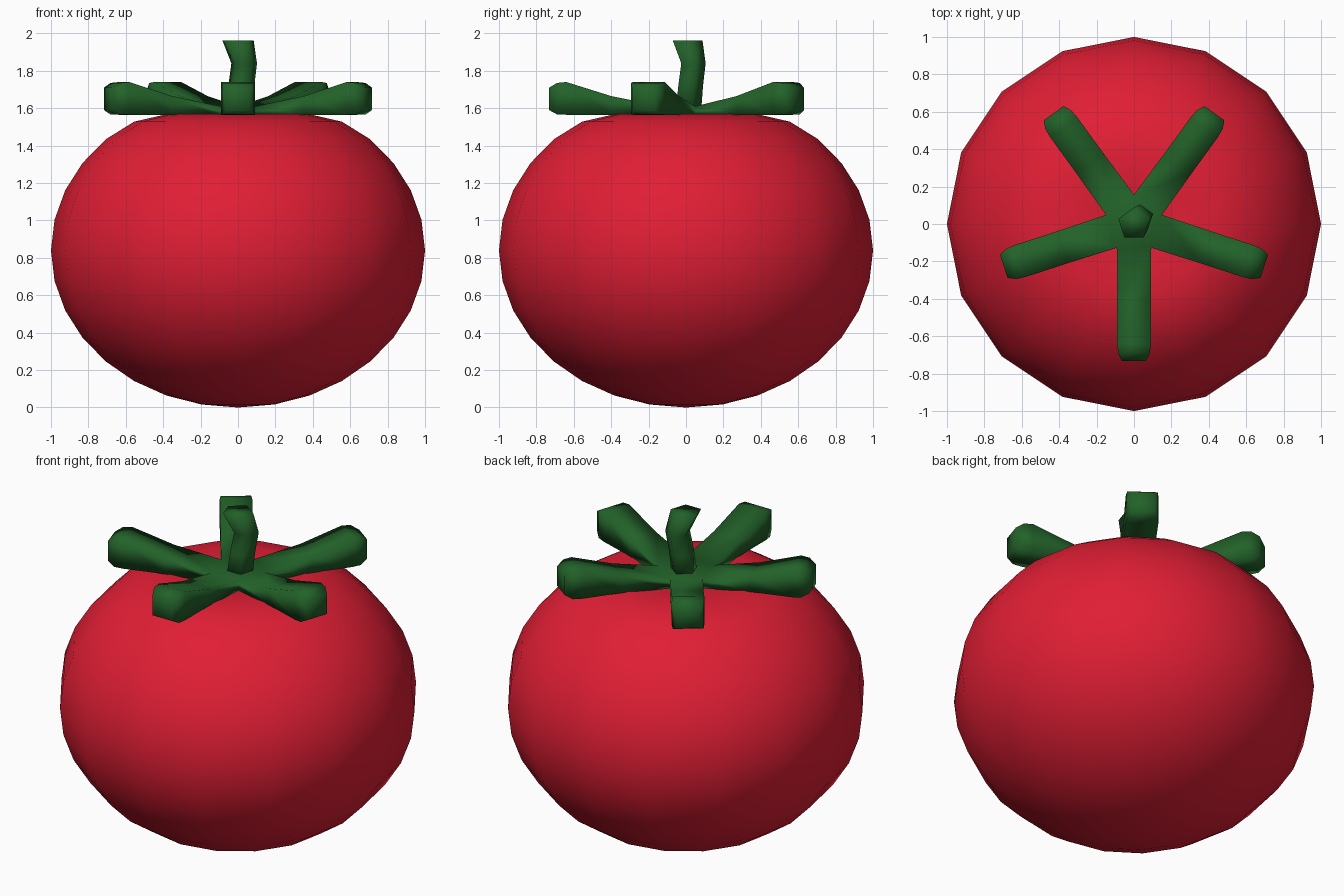
import bpy, bmesh
from math import sin, cos, pi, radians

if "Cube" in bpy.data.objects:
    bpy.data.objects.remove(bpy.data.objects["Cube"])


def material(name, color):
    m = bpy.data.materials.new(name)
    m.diffuse_color = color
    m.use_nodes = True
    m.node_tree.nodes["Principled BSDF"].inputs["Base Color"].default_value = m.diffuse_color
    return m


def finish(bm, name, mat):
    bmesh.ops.recalc_face_normals(bm, faces=bm.faces[:])
    for f in bm.faces:
        f.smooth = True
    me = bpy.data.meshes.new(name)
    bm.to_mesh(me)
    bm.free()
    me.materials.append(mat)
    ob = bpy.data.objects.new(name, me)
    bpy.context.collection.objects.link(ob)
    return ob


def bridge(bm, a, b):
    n = len(a)
    for i in range(n):
        bm.faces.new((a[i], a[(i + 1) % n], b[(i + 1) % n], b[i]))


red = material("red_skin", (0.75, 0.013, 0.035, 1))
green = material("green_leaf", (0.016, 0.12, 0.022, 1))

# Fruit: squashed 16 x 16 sphere with a dented top
bm = bmesh.new()
bmesh.ops.create_uvsphere(bm, u_segments=16, v_segments=16, radius=1)
for v in bm.verts:
    r = (v.co.x ** 2 + v.co.y ** 2) ** 0.5
    top = v.co.z > 0
    v.co.z = 0.84 + 0.84 * v.co.z
    if top:
        if r < 0.1:
            v.co.z = 1.53
        elif r < 0.3:
            v.co.z = 1.545
        elif r < 0.45:
            v.co.z = 1.568
        elif r < 0.6:
            v.co.z = 1.528
fruit = finish(bm, "fruit", red)

# Calyx: pentagon hub with five upturned leaves
bm = bmesh.new()
HUB_R = 0.157
hub = {}
for z in (1.61, 1.55):
    hub[z] = [bm.verts.new((HUB_R * cos(radians(-126 + 72 * k)),
                            HUB_R * sin(radians(-126 + 72 * k)), z)) for k in range(5)]
    bm.faces.new(hub[z])
# leaf stations: distance, half width, bottom, top
stations = [(0.40, 0.09, 1.565, 1.665), (0.64, 0.09, 1.565, 1.74),
            (0.69, 0.085, 1.567, 1.735), (0.732, 0.065, 1.59, 1.71)]
for k in range(5):
    a = radians(-90 + 72 * k)
    j = (k + 1) % 5
    ring = [hub[1.55][k], hub[1.55][j], hub[1.61][j], hub[1.61][k]]
    for d, w, lo, hi in stations:
        new = [bm.verts.new((d * cos(a) - s * w * sin(a), d * sin(a) + s * w * cos(a), z))
               for s, z in ((-1, lo), (1, lo), (1, hi), (-1, hi))]
        bridge(bm, ring, new)
        ring = new
    bm.faces.new(ring)
finish(bm, "calyx", green)

# Stem: bent five-sided stalk
bm = bmesh.new()
ring = None
for x, y, z, r in ((0.005, 0.005, 1.57, 0.075), (0.018, 0.018, 1.72, 0.073),
                   (0.033, 0.033, 1.84, 0.072), (0, 0, 1.963, 0.088)):
    new = [bm.verts.new((x + r * cos(pi / 2 + 2 * pi * i / 5),
                         y + r * sin(pi / 2 + 2 * pi * i / 5), z)) for i in range(5)]
    if ring:
        bridge(bm, ring, new)
    else:
        bm.faces.new(new)
    ring = new
bm.faces.new(ring)
finish(bm, "stem", green)
